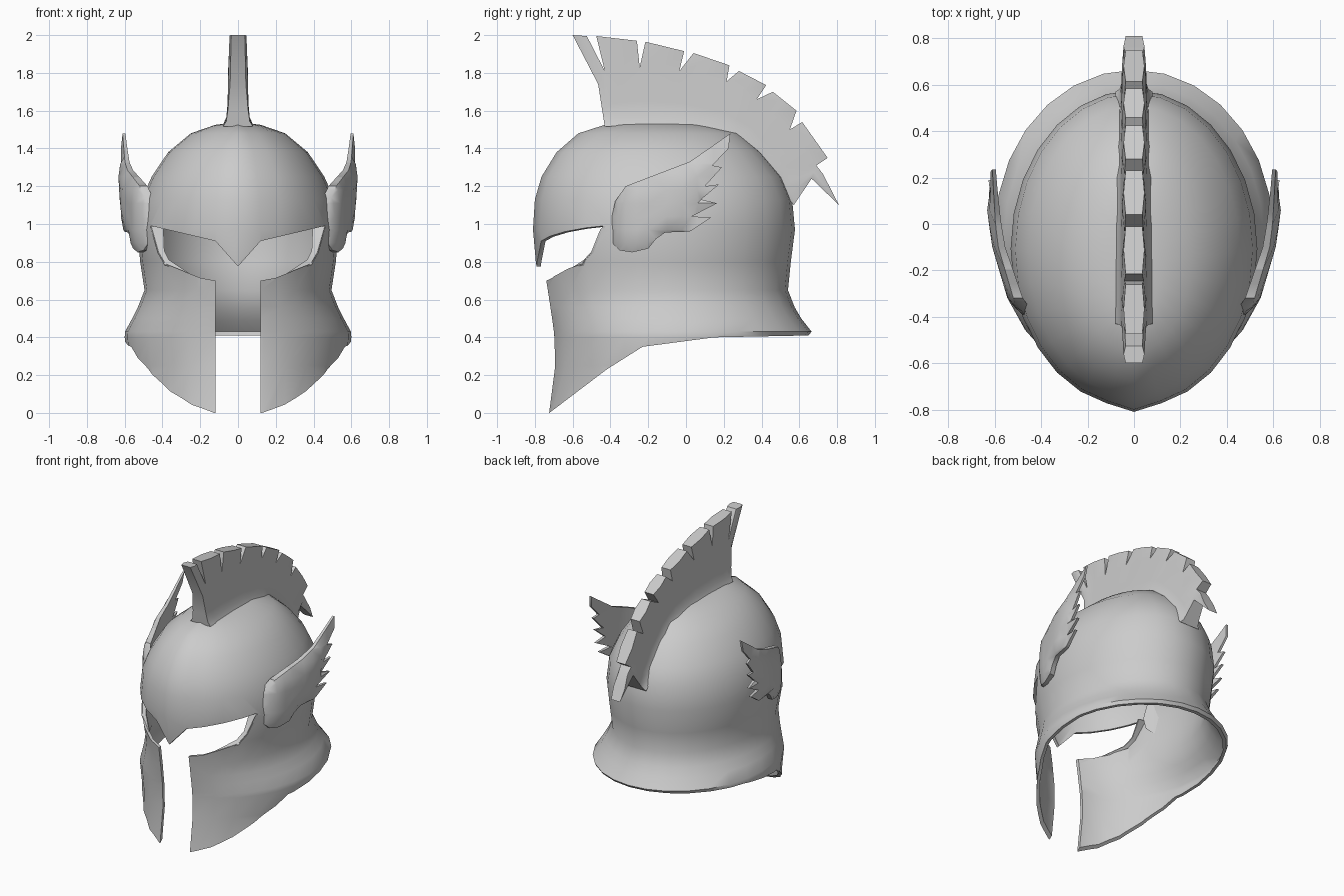
import bpy, bmesh, math
from mathutils import Vector
from mathutils.geometry import intersect_point_line

cube = bpy.data.objects.get("Cube")
if cube:
    bpy.data.objects.remove(cube, do_unlink=True)

steel = bpy.data.materials.new("plain_grey")
steel.use_nodes = True
grey = (0.6, 0.6, 0.6, 1)
steel.diffuse_color = grey
steel.node_tree.nodes["Principled BSDF"].inputs["Base Color"].default_value = grey


def add_object(name, bm):
    bmesh.ops.recalc_face_normals(bm, faces=bm.faces)
    mesh = bpy.data.meshes.new(name)
    bm.to_mesh(mesh)
    bm.free()
    ob = bpy.data.objects.new(name, mesh)
    bpy.context.collection.objects.link(ob)
    mesh.materials.append(steel)
    return ob


def apply_modifiers(ob):
    graph = bpy.context.evaluated_depsgraph_get()
    mesh = bpy.data.meshes.new_from_object(ob.evaluated_get(graph))
    ob.modifiers.clear()
    ob.data = mesh


def smooth(ob, degrees):
    bpy.ops.object.select_all(action='DESELECT')
    ob.select_set(True)
    bpy.context.view_layer.objects.active = ob
    bpy.ops.object.shade_smooth_by_angle(angle=math.radians(degrees))


def prism(name, points, offset):
    """Polygon points swept along an offset vector."""
    bm = bmesh.new()
    face = bm.faces.new([bm.verts.new(p) for p in points])
    moved = bmesh.ops.extrude_face_region(bm, geom=[face])["geom"]
    bmesh.ops.translate(bm, vec=Vector(offset),
                        verts=[v for v in moved if isinstance(v, bmesh.types.BMVert)])
    ob = add_object(name, bm)
    ob.hide_render = True
    return ob


# Helmet shell: height, front y, back y, half width of each ring
RINGS = [(-.1, -.755, .70, .56), (.25, -.708, .66, .585), (.4, -.712, .64, .60),
         (.43, -.715, .665, .598), (.5, -.725, .61, .56), (.56, -.735, .575, .53),
         (.65, -.752, .54, .495), (.8, -.775, .555, .518),
         (.97, -.79, .577, .532), (1.13, -.78, .562, .512), (1.25, -.745, .51, .457),
         (1.38, -.665, .40, .37), (1.48, -.55, .28, .25), (1.525, -.41, .1, .12)]
SEGMENTS = 28
bm = bmesh.new()
loops = []
for z, front, back, half in RINGS:
    ring = []
    for i in range(SEGMENTS):
        a = 2 * math.pi * i / SEGMENTS
        y = (front + back) / 2 - (back - front) / 2 * math.cos(a)
        if i == 0 and z > .6:
            y -= .02      # keel on the brow
        ring.append(bm.verts.new((half * math.sin(a), y, z)))
    loops.append(ring)
for low, high in zip(loops, loops[1:]):
    for i in range(SEGMENTS):
        j = (i + 1) % SEGMENTS
        bm.faces.new((low[i], low[j], high[j], high[i]))
top = bm.verts.new((0, -.16, 1.54))
for i in range(SEGMENTS):
    bm.faces.new((loops[-1][i], loops[-1][(i + 1) % SEGMENTS], top))
helmet = add_object("helmet_shell", bm)

# Face opening and lower edge are cut out of the shell
half_slot = [(.12, .91), (.46, .99), (.42, .85), (.385, .79), (.2, .715), (.12, .70), (.12, -.3)]
slot = [(0, .775)] + half_slot + [(-x, z) for x, z in reversed(half_slot)]
rim = [(-1.1, -.3), (-.73, -.005), (-.42, .23), (-.23, .35), (.15, .4), (.9, .415), (.9, -.3)]
cutters = [prism("face_cutter", [(x, -1.2, z) for x, z in slot], (0, .95, 0)),
           prism("rim_cutter", [(-1, y, z) for y, z in rim], (2, 0, 0))]
wall = helmet.modifiers.new("wall", 'SOLIDIFY')
wall.thickness = .022
wall.offset = -1
for cutter in cutters:
    cut = helmet.modifiers.new("cut", 'BOOLEAN')
    cut.operation = 'DIFFERENCE'
    cut.solver = 'EXACT'
    cut.object = cutter
apply_modifiers(helmet)
for cutter in cutters:
    bpy.data.objects.remove(cutter, do_unlink=True)
smooth(helmet, 40)

# Turned-in lip at the outer corner of each eye opening
LIP = [((.465, -.435, .99), (.395, -.43, .98)), ((.425, -.50, .85), (.39, -.49, .86)),
       ((.39, -.55, .785), (.365, -.54, .81)), ((.26, -.655, .735), (.26, -.65, .74))]
for name, sign in (("left_eye_lip", 1), ("right_eye_lip", -1)):
    bm = bmesh.new()
    pairs = [[bm.verts.new((sign * x, y, z)) for x, y, z in pair] for pair in LIP]
    for (a, b), (c, d) in zip(pairs, pairs[1:]):
        bm.faces.new((a, b, d, c))
    lip = add_object(name, bm)
    lip.modifiers.new("thickness", 'SOLIDIFY').thickness = .01
    apply_modifiers(lip)
    smooth(lip, 40)

# Crest: feathers standing on the dome, sharing bases and notches (y, z)
BASES = [(-.43, 1.515), (-.36, 1.52), (-.24, 1.525), (-.02, 1.52), (.2, 1.48),
         (.33, 1.4), (.445, 1.27), (.5, 1.19), (.57, 1.1)]
NOTCHES = [(-.465, 1.74), (-.43, 1.81), (-.245, 1.83), (-.035, 1.81), (.215, 1.755),
           (.375, 1.66), (.55, 1.5), (.69, 1.31), (.665, 1.24)]
TIPS = [((-.60, 2), (-.525, 1.995)), ((-.475, 1.995), (-.26, 1.97)), ((-.215, 1.965), (-.01, 1.915)),
        ((.04, 1.905), (.23, 1.84)), ((.28, 1.81), (.425, 1.735)), ((.46, 1.7), (.585, 1.6)),
        ((.615, 1.54), (.75, 1.35)), ((.725, 1.265), (.81, 1.1))]
# height fraction, half width in the middle, width factor at the feather edges
ROWS = [(0, .08, 1), (.13, .062, 1), (.4, .055, .97), (1, .052, .8), (None, .045, .8)]
LAST = len(ROWS) - 1
bm = bmesh.new()
for i, tip in enumerate(TIPS):
    edges = []
    for k in (0, 1):
        base, notch = Vector(BASES[i + k]), Vector(NOTCHES[i + k])
        edges.append([Vector(tip[k]) if f is None else base.lerp(notch, f) for f, w, s in ROWS])
    sides = []
    for sign in (-1, 1):
        grid = []
        for r, (f, width, edge) in enumerate(ROWS):
            row = []
            for t, swell in ((0, edge), (.5, 1), (1, edge)):
                p = edges[0][r].lerp(edges[1][r], t)
                row.append(bm.verts.new((sign * width * swell, p.x, p.y)))
            grid.append(row)
        for r in range(LAST):
            for c in range(2):
                bm.faces.new((grid[r][c], grid[r][c + 1], grid[r + 1][c + 1], grid[r + 1][c]))
        sides.append(grid)
    left, right = sides
    # inner walls are only needed above the notch, except at both crest ends
    for c, at_end in ((0, i == 0), (2, i == len(TIPS) - 1)):
        for r in range(0 if at_end else LAST - 1, LAST):
            bm.faces.new((left[r][c], left[r + 1][c], right[r + 1][c], right[r][c]))
    for r in (0, LAST):
        for c in (0, 1):
            bm.faces.new((left[r][c], left[r][c + 1], right[r][c + 1], right[r][c]))
bmesh.ops.remove_doubles(bm, verts=bm.verts[:], dist=.0005)
crest = add_object("crest", bm)
smooth(crest, 50)

# Side wings: outline (y, z), bent outward towards the feather tips
WING = [(-.405, .98), (-.39, .90), (-.35, .86), (-.285, .85), (-.20, .87), (-.16, .92),
        (-.11, .955), (.02, .96), (.135, 1.035), (.03, 1.04), (.165, 1.11), (.08, 1.13),
        (.175, 1.21), (.10, 1.2), (.19, 1.3), (.14, 1.31), (.225, 1.4), (.235, 1.48),
        (.15, 1.42), (.02, 1.33), (-.19, 1.25), (-.32, 1.2), (-.375, 1.12)]
BEND = [(-.42, .47), (-.32, .535), (-.1, .6), (.24, .65)]


def wing_x(y, z):
    lean = .13 * max(0, z - 1.3)
    for (y0, x0), (y1, x1) in zip(BEND, BEND[1:]):
        if y <= y1:
            return x0 + (x1 - x0) * (y - y0) / (y1 - y0) - lean
    return BEND[-1][1] - lean


def edge_distance(p):
    best = 1
    for a, b in zip(WING, WING[1:] + WING[:1]):
        a, b = Vector((0, *a)), Vector((0, *b))
        near, t = intersect_point_line(p, a, b)
        best = min(best, (p - a.lerp(b, max(0, min(1, t)))).length)
    return best


def make_wing(name, sign):
    bm = bmesh.new()
    bm.faces.new([bm.verts.new((0, y, z)) for y, z in WING])
    cuts = [((0, y, 0), (0, 1, 0)) for y in (-.36, -.32, -.26, -.2, -.1, -.02, .06)]
    cuts += [((0, 0, z), (0, 0, 1)) for z in (.9, .97, 1.04, 1.11, 1.18, 1.25, 1.32)]
    for point, normal in cuts:
        bmesh.ops.bisect_plane(bm, geom=bm.verts[:] + bm.edges[:] + bm.faces[:],
                               plane_co=point, plane_no=normal)
    bmesh.ops.triangulate(bm, faces=bm.faces[:])
    outer = bm.verts[:]
    made = bmesh.ops.extrude_face_region(bm, geom=bm.faces[:])["geom"]
    inner = [v for v in made if isinstance(v, bmesh.types.BMVert)]
    for v in outer:      # rounded outer surface
        bulge = .026 * math.sqrt(min(1, edge_distance(v.co) / .07))
        v.co.x = sign * (wing_x(v.co.y, v.co.z) - .015 + bulge)
    for v in inner:
        v.co.x = sign * (wing_x(v.co.y, v.co.z) - .04 + .05 * min(v.co.y, .2))
    smooth(add_object(name, bm), 45)


make_wing("left_wing", 1)
make_wing("right_wing", -1)
